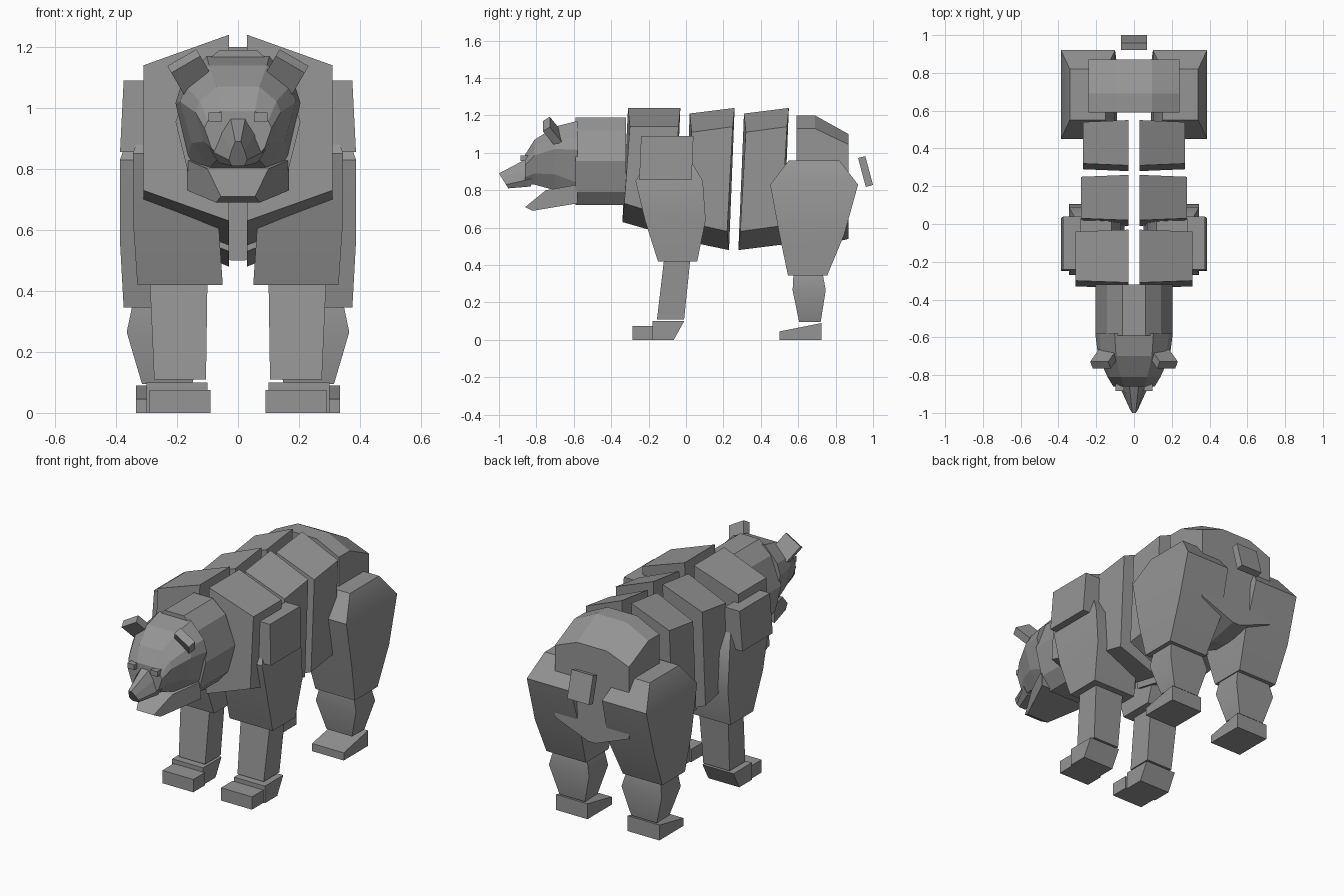
import bpy
import bmesh
from math import radians
from mathutils import Matrix, Vector

cube = bpy.data.objects.get("Cube")
if cube:
    bpy.data.objects.remove(cube, do_unlink=True)

GREY = (.3, .3, .3, 1)
fur = bpy.data.materials.new("grey_fur")
fur.use_nodes = True
fur.diffuse_color = GREY
fur.node_tree.nodes["Principled BSDF"].inputs["Base Color"].default_value = GREY


def finish(name, bm, mirror=False, smooth=False):
    bmesh.ops.recalc_face_normals(bm, faces=bm.faces)
    mesh = bpy.data.meshes.new(name)
    bm.to_mesh(mesh)
    bm.free()
    mesh.materials.append(fur)
    obj = bpy.data.objects.new(name, mesh)
    bpy.context.collection.objects.link(obj)
    if mirror:
        obj.modifiers.new("Mirror", 'MIRROR')
    if smooth:
        bpy.ops.object.select_all(action='DESELECT')
        obj.select_set(True)
        bpy.context.view_layer.objects.active = obj
        bpy.ops.object.shade_smooth_by_angle(angle=radians(32))


def loft(name, rings, **options):
    """Skin a list of equal point rings and cap both ends."""
    bm = bmesh.new()
    rows = [[bm.verts.new(point) for point in ring] for ring in rings]
    count = len(rows[0])
    for near, far in zip(rows, rows[1:]):
        for i in range(count):
            j = (i + 1) % count
            bm.faces.new((near[i], near[j], far[j], far[i]))
    bm.faces.new(rows[0])
    bm.faces.new(rows[-1])
    finish(name, bm, **options)


def ring(outline, y, middle, width, height, slant=0):
    """Scale a unit half outline and complete it across the centre line."""
    half = [(x * width, y + slant * (1 - z), middle + z * height) for x, z in outline]
    return half + [(-x, depth, z) for x, depth, z in reversed(half)]


def section(name, front, back, top, bottom, width, rise=0, drop=0):
    """Paired half of the body, sloping down outward and leaning forward."""
    lean = .03
    rings = []
    for x, slope, inset in ((lean, 0, 0), (width, .1, .01)):
        rings.append([(x, front + inset, top - slope),
                      (x, back - inset, top + rise - slope),
                      (x, back - inset - lean, bottom - drop + slope),
                      (x, front + inset - lean, bottom + slope)])
    loft(name, rings, mirror=True)


def limb(name, stations, smooth=False):
    """Paired limb from stations of height, inner, outer, front and back."""
    loft(name, [[(inner, front, z), (outer, front, z), (outer, back, z), (inner, back, z)]
                for z, inner, outer, front, back in stations],
         mirror=True, smooth=smooth)


def prism(name, profile, inner, outer):
    """Paired block with a side profile of (y, z) points."""
    loft(name, [[(x, y, z) for y, z in profile] for x in (inner, outer)], mirror=True)


def box(name, centre, size, pitch=0, roll=0, mirror=False):
    bm = bmesh.new()
    turn = Matrix.Rotation(radians(roll), 4, 'Y') @ Matrix.Rotation(radians(pitch), 4, 'X')
    place = Matrix.Translation(Vector(centre)) @ turn @ Matrix.Diagonal((*size, 1))
    bmesh.ops.create_cube(bm, size=1, matrix=place)
    finish(name, bm, mirror=mirror)


# Body sections, split along the spine
section("chest", front=-.31, back=-.03, top=1.24, bottom=.63, width=.31, drop=.08)
section("middle_body", front=.02, back=.26, top=1.21, bottom=.53, width=.28, rise=.03, drop=.05)
section("rear_body", front=.31, back=.55, top=1.21, bottom=.48, width=.27, rise=.03, drop=-.03)

# Rump and tail
hips = [(.4, 1), (1, .8), (1, -.7), (.1, -1)]
loft("rump", [ring(hips, y=.59, middle=.85, width=.24, height=.35),
              ring(hips, y=.69, middle=.85, width=.24, height=.35),
              ring(hips, y=.87, middle=.82, width=.24, height=.28)])
box("tail", centre=(0, .96, .9), size=(.14, .04, .16), pitch=15)

# Neck
collar = [(.3, 1), (.7, .7), (1, 0), (.8, -.7), (.5, -1)]
loft("neck", [ring(collar, y, middle=.955, width=.205, height=.235) for y in (-.59, -.32)])

# Head, muzzle and jaw
skull = [(.5, 1), (.9, .6), (1, .3), (.8, -.5), (.5, -1)]
loft("head", [ring(skull, y=-.58, middle=.95, width=.205, height=.22),
              ring(skull, y=-.7, middle=.97, width=.19, height=.17),
              ring(skull, y=-.81, middle=.95, width=.14, height=.12),
              ring(skull, y=-.86, middle=.91, width=.11, height=.08)])
snout = [(.3, 1), (.7, .3), (1, -.5), (.7, -1)]
loft("muzzle", [ring(snout, y=-.83, middle=.9, width=.09, height=.08),
                ring(snout, y=-1, middle=.85, width=.03, height=.04, slant=.025)])
jaw = [(-.86, .71), (-.82, .69), (-.58, .73), (-.58, .83), (-.75, .8)]
loft("jaw", [[(side * (.4 + y * .4), y, z) for y, z in jaw] for side in (-1, 1)])

# Eyes and ears
box("eyes", centre=(.075, -.865, .97), size=(.045, .04, .03), mirror=True)
box("ears", centre=(.155, -.715, 1.115), size=(.11, .045, .11), pitch=35, roll=30, mirror=True)

# Front legs
limb("shoulder_pads", [(1.09, .28, .375, -.24, .04), (.855, .28, .387, -.25, .03)])
limb("front_thighs", [(.95, .12, .31, -.2, .03),
                      (.85, .07, .345, -.27, .09),
                      (.64, .065, .345, -.22, .105),
                      (.42, .05, .33, -.15, .06)], smooth=True)
limb("front_shins", [(.45, .1, .29, -.115, .025), (.11, .105, .275, -.155, -.01)])
limb("front_feet", [(.1, .1, .3, -.18, -.01), (0, .1, .3, -.18, -.065)])
limb("front_toes", [(z, .09, .29, -.285, -.178) for z in (0, .075)])

# Hind legs
limb("hind_thighs", [(.96, .15, .34, .55, .82),
                     (.83, .1, .387, .45, .92),
                     (.56, .09, .387, .5, .845),
                     (.345, .12, .375, .545, .755)], smooth=True)
limb("hind_shins", [(.36, .13, .345, .575, .73),
                    (.265, .105, .365, .57, .747),
                    (.095, .15, .315, .605, .72)], smooth=True)
prism("hind_feet", [(.5, 0), (.725, 0), (.725, .09), (.5, .045)], inner=.13, outer=.335)
